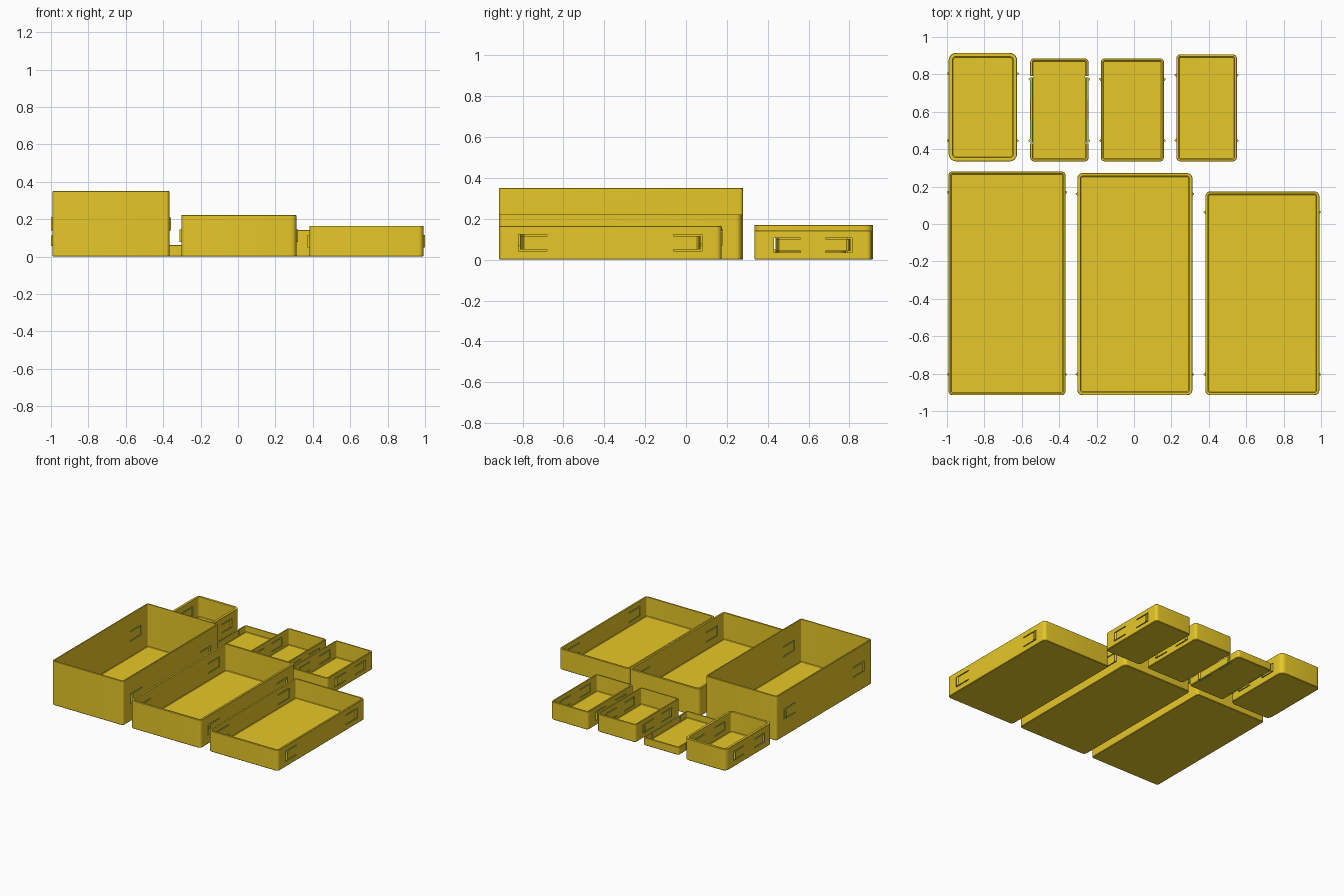
import bpy, bmesh, math

cube = bpy.data.objects.get("Cube")
if cube:
    bpy.data.objects.remove(cube, do_unlink=True)


def make_material(name, color):
    mat = bpy.data.materials.new(name)
    mat.use_nodes = True
    mat.diffuse_color = (*color, 1)
    mat.node_tree.nodes["Principled BSDF"].inputs["Base Color"].default_value = (*color, 1)
    return mat


yellow = make_material("yellow plastic", (0.947, 0.679, 0.025))
green = make_material("green cut", (0.33, 0.59, 0.08))


def new_object(name, bm):
    bmesh.ops.recalc_face_normals(bm, faces=bm.faces)
    mesh = bpy.data.meshes.new(name)
    bm.to_mesh(mesh)
    bm.free()
    mesh.materials.append(yellow)
    mesh.materials.append(green)
    obj = bpy.data.objects.new(name, mesh)
    bpy.context.collection.objects.link(obj)
    return obj


def rounded_ring(bm, box, inset, radius, z, steps=6):
    """Ring of vertices around a rounded rectangle."""
    x0, x1, y0, y1 = box
    r = max(radius - inset, 0.004)
    x0, x1, y0, y1 = x0 + inset + r, x1 - inset - r, y0 + inset + r, y1 - inset - r
    ring = []
    for corner, (cx, cy) in enumerate([(x1, y1), (x0, y1), (x0, y0), (x1, y0)]):
        for s in range(steps + 1):
            a = (corner + s / steps) * math.pi / 2
            ring.append(bm.verts.new((cx + r * math.cos(a), cy + r * math.sin(a), z)))
    return ring


def prism(bm, bottom, top, material):
    """Solid between two matching outlines."""
    lower = [bm.verts.new(p) for p in bottom]
    upper = [bm.verts.new(p) for p in top]
    faces = [bm.faces.new(lower), bm.faces.new(upper[::-1])]
    n = len(lower)
    for i in range(n):
        j = (i + 1) % n
        faces.append(bm.faces.new((lower[i], lower[j], upper[j], upper[i])))
    for f in faces:
        f.material_index = material


def tray_shell(name, box, height, wall, radius):
    bm = bmesh.new()
    floor, edge = 0.012, 0.004
    levels = [(edge, 0), (0, edge), (0, height - edge / 2), (edge / 2, height),
              (wall, height), (wall, floor + edge), (wall + edge, floor)]
    rings = [rounded_ring(bm, box, inset, radius, z) for inset, z in levels]
    for a, b in zip(rings, rings[1:]):
        for i in range(len(a)):
            j = (i + 1) % len(a)
            bm.faces.new((a[i], a[j], b[j], b[i]))
    bm.faces.new(rings[0][::-1])
    bm.faces.new(rings[-1])
    return new_object(name, bm)


def add_clips(name, tray, box, height, wall, length, half):
    """Spring tabs cut into both side walls, each with a small outer ridge."""
    x0, x1, y0, y1 = box
    cutter, ridges = bmesh.new(), bmesh.new()
    mid, slit, inset = height / 2, 0.007, 0.095
    ridge_half = min(half - slit, mid - 0.003)
    for face_x, out in ((x0, -1), (x1, 1)):
        for end_y, inward in ((y0 + inset, 1), (y1 - inset, -1)):
            # U-shaped slit, open toward the middle of the wall
            near, tip = end_y + inward * slit, end_y + inward * length
            inner = half - slit
            outline = [(end_y, -half), (tip, -half), (tip, -inner), (near, -inner),
                       (near, inner), (tip, inner), (tip, half), (end_y, half)]
            xa, xb = face_x + out * 0.02, face_x - out * (wall + 0.008)
            prism(cutter, [(xa, y, mid + z) for y, z in outline],
                  [(xb, y, mid + z) for y, z in outline], 1)
            # Wedge ridge at the free end of the tab
            wedge = [(face_x - out * 0.003, near), (face_x + out * 0.009, near + inward * 0.006),
                     (face_x + out * 0.009, near + inward * 0.01),
                     (face_x - out * 0.003, near + inward * 0.022)]
            prism(ridges, [(x, y, mid - ridge_half) for x, y in wedge],
                  [(x, y, mid + ridge_half) for x, y in wedge], 0)
    cut = new_object(name + "_cutter", cutter)
    cut.hide_render = True
    mod = tray.modifiers.new("slits", 'BOOLEAN')
    mod.operation = 'DIFFERENCE'
    mod.solver = 'EXACT'
    mod.object = cut
    bpy.ops.object.select_all(action='DESELECT')
    bpy.context.view_layer.objects.active = tray
    tray.select_set(True)
    bpy.ops.object.modifier_apply(modifier=mod.name)
    bpy.data.objects.remove(cut, do_unlink=True)
    bpy.ops.object.shade_smooth_by_angle(angle=math.radians(30))
    new_object(name + "_clip_ridges", ridges)


# name, (x0, x1, y0, y1), height, wall, corner radius
trays = [
    ("deep_tray", (-0.991, -0.367, -0.915, 0.28), 0.35, 0.011, 0.018),
    ("medium_tray", (-0.303, 0.312, -0.915, 0.272), 0.222, 0.016, 0.028),
    ("shallow_tray", (0.381, 0.991, -0.915, 0.174), 0.165, 0.014, 0.026),
    ("small_deep_tray", (-0.991, -0.625, 0.335, 0.915), 0.17, 0.02, 0.04),
    ("small_flat_tray", (-0.555, -0.243, 0.335, 0.885), 0.062, 0.011, 0.02),
    ("small_middle_tray", (-0.177, 0.16, 0.335, 0.885), 0.14, 0.011, 0.02),
    ("small_end_tray", (0.226, 0.55, 0.335, 0.907), 0.142, 0.012, 0.022),
]
for name, box, height, wall, radius in trays:
    tray = tray_shell(name, box, height, wall, radius)
    large = box[3] - box[2] > 0.8
    add_clips(name, tray, box, height, wall, 0.14 if large else 0.13, 0.041 if large else 0.036)
